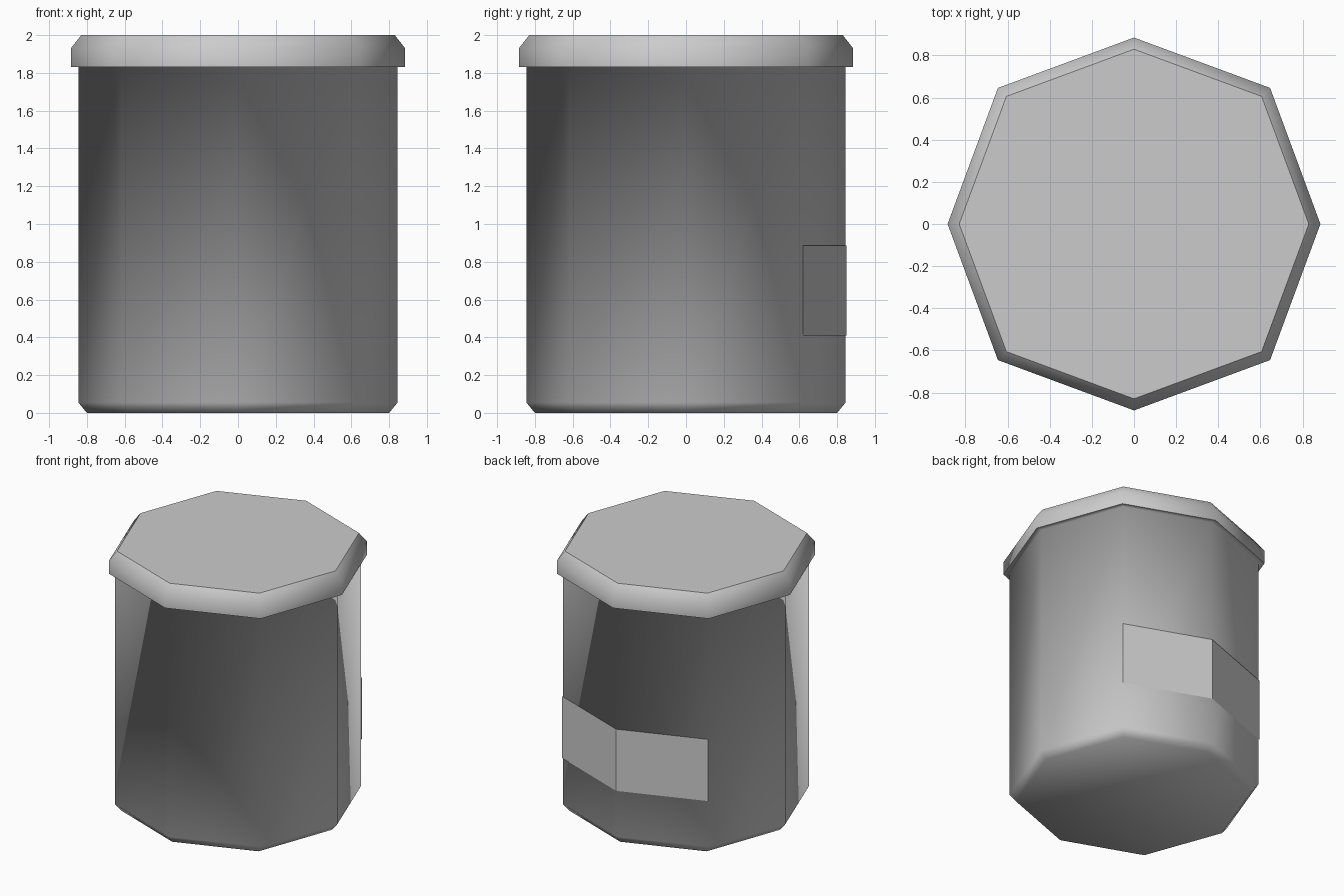
import bpy
import bmesh

cube = bpy.data.objects.get("Cube")
if cube:
    bpy.data.objects.remove(cube, do_unlink=True)

grey = bpy.data.materials.new("plain grey")
grey.use_nodes = True
grey.diffuse_color = (0.6, 0.6, 0.6, 1)
grey.node_tree.nodes["Principled BSDF"].inputs["Base Color"].default_value = (0.6, 0.6, 0.6, 1)

# Slightly full-cornered octagon, with corners on the axes and diagonals
D = 0.73
OCTAGON = [(1, 0), (D, D), (0, 1), (-D, D), (-1, 0), (-D, -D), (0, -1), (D, -D)]


def finish(name, bm):
    mesh = bpy.data.meshes.new(name)
    bm.to_mesh(mesh)
    bm.free()
    mesh.materials.append(grey)
    obj = bpy.data.objects.new(name, mesh)
    bpy.context.collection.objects.link(obj)
    return obj


def octagonal_part(name, profile, bottom_cap=False, top_cap=False):
    """Skin an octagon along a (radius, height) profile."""
    bm = bmesh.new()
    rings = [[bm.verts.new((x * r, y * r, z)) for x, y in OCTAGON] for r, z in profile]
    for low, high in zip(rings, rings[1:]):
        for i in range(8):
            j = (i + 1) % 8
            bm.faces.new((low[i], low[j], high[j], high[i])).smooth = True
    if bottom_cap:
        bm.faces.new(rings[0][::-1]).smooth = True
    if top_cap:
        lid_top = bm.faces.new(rings[-1])
        for edge in lid_top.edges:
            edge.smooth = False
    return finish(name, bm)


# Body with chamfered foot, continuing into the underside of the lid
octagonal_part("body", [(0.80, 0), (0.845, 0.055), (0.845, 1.83), (0.885, 1.83)],
               bottom_cap=True)

# Overhanging lid with chamfered rim and flat top
octagonal_part("lid", [(0.885, 1.83), (0.885, 1.93), (0.83, 2.0)], top_cap=True)

# Thin label folded over the two rear sides
bm = bmesh.new()
columns = [[bm.verts.new((x * 0.85, y * 0.85, z)) for z in (0.41, 0.885)]
           for x, y in OCTAGON[1:4]]
for a, b in zip(columns, columns[1:]):
    bm.faces.new((a[0], b[0], b[1], a[1]))
finish("rear_label", bm)
